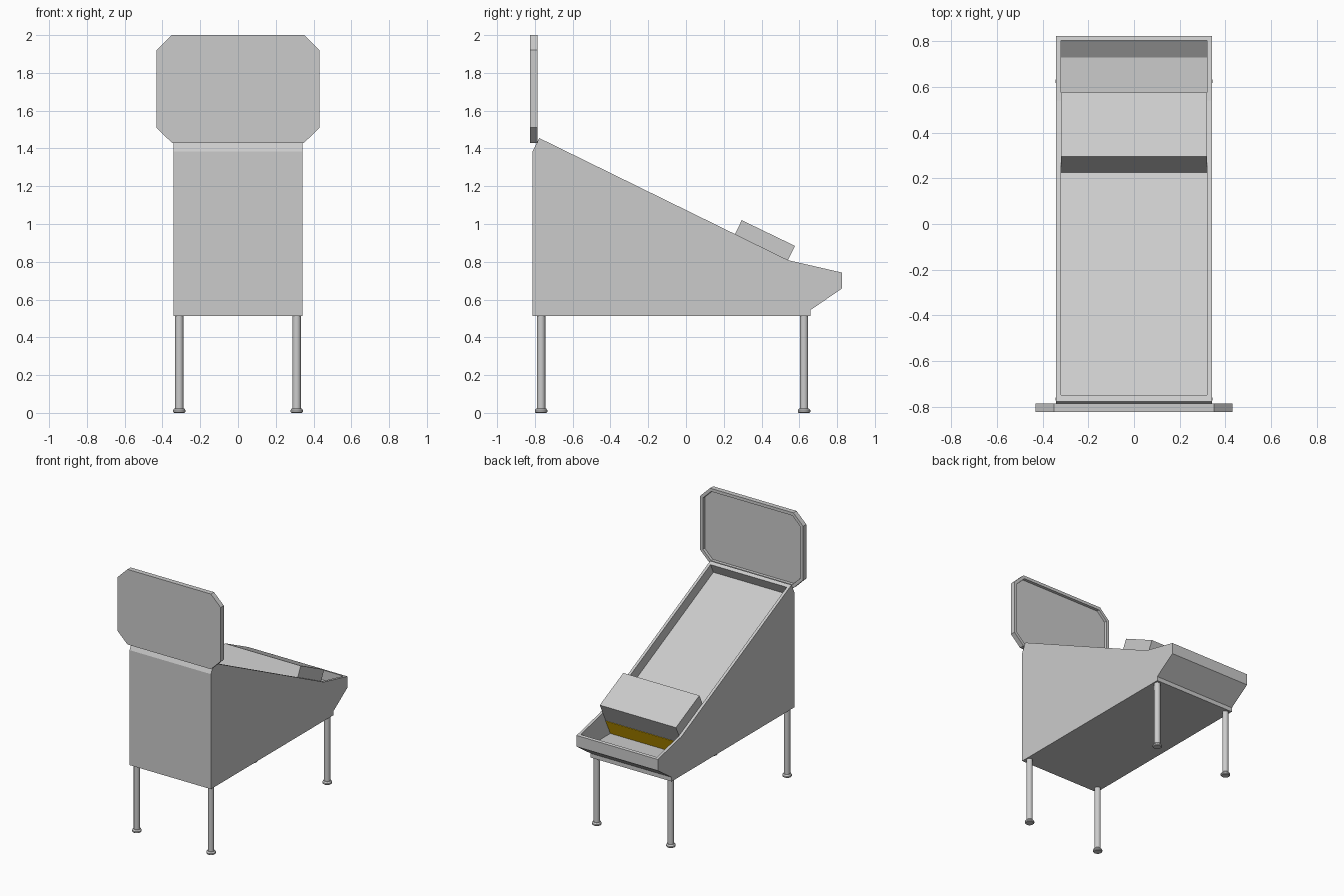
import bpy, bmesh, math
from mathutils import Vector

if "Cube" in bpy.data.objects:
    bpy.data.objects.remove(bpy.data.objects["Cube"])


def finish(name, bm):
    bmesh.ops.recalc_face_normals(bm, faces=bm.faces[:])
    mesh = bpy.data.meshes.new(name)
    bm.to_mesh(mesh)
    bm.free()
    obj = bpy.data.objects.new(name, mesh)
    bpy.context.collection.objects.link(obj)
    return obj


def extrude_profile(points, depth):
    """Closed polygon of 3D points extruded along the depth vector."""
    bm = bmesh.new()
    face = bm.faces.new([bm.verts.new(p) for p in points])
    new = bmesh.ops.extrude_face_region(bm, geom=[face])
    verts = [v for v in new["geom"] if isinstance(v, bmesh.types.BMVert)]
    bmesh.ops.translate(bm, verts=verts, vec=depth)
    bmesh.ops.recalc_face_normals(bm, faces=bm.faces[:])
    return bm


def side_prism(name, yz, half_width):
    pts = [(-half_width, y, z) for y, z in yz]
    return finish(name, extrude_profile(pts, Vector((2 * half_width, 0, 0))))


# Cabinet: solid side profile with the playfield trough cut out
cabinet = side_prism("cabinet", [
    (-0.812, 0.513), (0.66, 0.513), (0.66, 0.545), (0.825, 0.658), (0.825, 0.743),
    (0.542, 0.808), (-0.777, 1.455), (-0.812, 1.385)], 0.341)
cutter = side_prism("trough_cutter", [
    (-0.785, 1.371), (0.505, 0.738), (0.445, 0.62), (0.73, 0.62),
    (0.805, 0.672), (0.805, 1.515), (-0.715, 1.515)], 0.32)
cutter.hide_render = True
cut = cabinet.modifiers.new("trough", 'BOOLEAN')
cut.operation = 'DIFFERENCE'
cut.solver = 'EXACT'
cut.object = cutter
bpy.context.view_layer.objects.active = cabinet
bpy.ops.object.modifier_apply(modifier=cut.name)
bpy.data.objects.remove(cutter)

# Raised cover across the lower end of the playfield
side_prism("playfield_cover", [
    (0.224, 0.873), (0.504, 0.736), (0.577, 0.884), (0.295, 1.02)], 0.3195)

# Coloured riser below the cover
riser = side_prism("orange_riser", [
    (0.503, 0.738), (0.444, 0.619), (0.449, 0.619), (0.507, 0.736)], 0.3195)
orange = bpy.data.materials.new("orange")
orange.diffuse_color = (1.0, 0.58, 0.0, 1.0)
orange.use_nodes = True
orange.node_tree.nodes["Principled BSDF"].inputs["Base Color"].default_value = orange.diffuse_color
riser.data.materials.append(orange)

# Backboard: chamfered panel with a recessed screen on the playfield side
outline = [(-0.35, 1.43), (0.35, 1.43), (0.432, 1.51), (0.432, 1.92),
           (0.35, 2.0), (-0.35, 2.0), (-0.432, 1.92), (-0.432, 1.51)]
bm = extrude_profile([(x, -0.825, z) for x, z in outline], Vector((0, 0.038, 0)))
screen = max(bm.faces, key=lambda f: f.calc_center_median().y)
bmesh.ops.inset_region(bm, faces=[screen], thickness=0.025, depth=0)
bmesh.ops.inset_region(bm, faces=[screen], thickness=0.002, depth=-0.02)
finish("backboard", bm)


# Legs: lathed post with a flared foot
def leg(name, x, y, profile, sides=24):
    bm = bmesh.new()
    rings = [[bm.verts.new((x + r * math.cos(a), y + r * math.sin(a), z))
              for a in (2 * math.pi * i / sides for i in range(sides))]
             for r, z in profile]
    for low, high in zip(rings, rings[1:]):
        for i in range(sides):
            j = (i + 1) % sides
            bm.faces.new((low[i], low[j], high[j], high[i]))
    bm.faces.new(rings[0])
    bm.faces.new(rings[-1])
    obj = finish(name, bm)
    bpy.ops.object.select_all(action='DESELECT')
    obj.select_set(True)
    bpy.context.view_layer.objects.active = obj
    bpy.ops.object.shade_smooth_by_angle(angle=math.radians(30))


leg_profile = [(0.028, 0), (0.033, 0.005), (0.033, 0.014), (0.026, 0.024),
               (0.022, 0.024), (0.022, 0.515)]
for side, x in (("left", -0.311), ("right", 0.311)):
    for end, y in (("upper", -0.767), ("lower", 0.625)):
        leg(f"{end}_{side}_leg", x, y, leg_profile)
